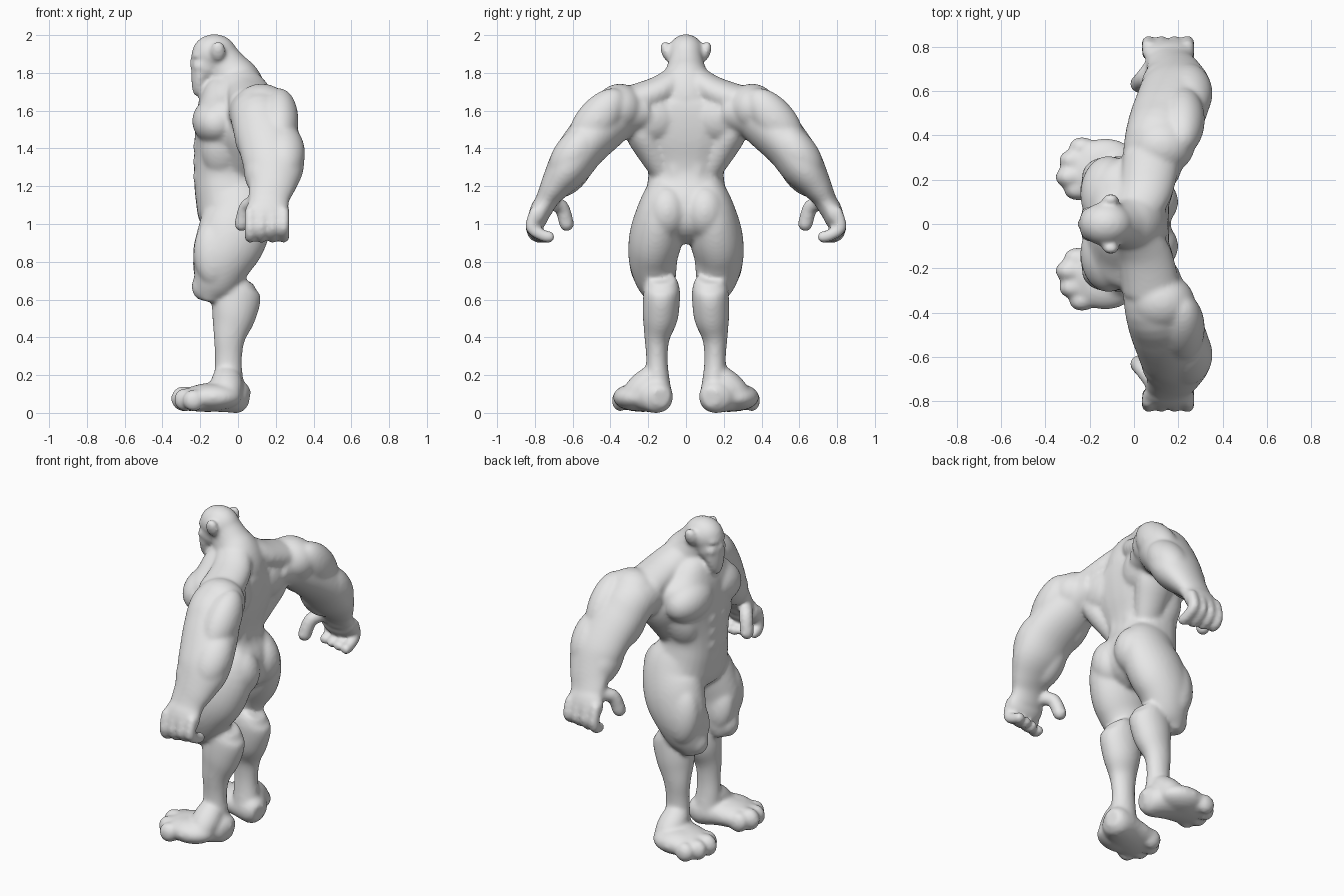
import bpy
import bmesh
import math
from mathutils import Vector, Matrix

default_cube = bpy.data.objects.get("Cube")
if default_cube:
    bpy.data.objects.remove(default_cube, do_unlink=True)

X_AXIS = Vector((1, 0, 0))
Z_AXIS = Vector((0, 0, 1))


def smooth_path(points, steps=4):
    """Refine rows of numbers with a curve that passes through every row."""
    rows = [Vector(p) for p in points]
    fine = []
    for i in range(len(rows) - 1):
        b, c = rows[i], rows[i + 1]
        leave = (c - rows[max(i - 1, 0)]) / 2
        arrive = (rows[min(i + 2, len(rows) - 1)] - b) / 2
        for k in range(steps):
            t = k / steps
            bend = leave * (t * (1 - t) ** 2) - arrive * (t * t * (1 - t))
            fine.append(b.lerp(c, t * t * (3 - 2 * t)) + bend)
    return fine + [rows[-1]]


def rounded(value, power):
    """Raise to a power but keep the sign, to make an ellipse boxier."""
    return math.copysign(abs(value) ** power, value)


def limb(bm, points, reference=X_AXIS, power=1, sides=28):
    """Loft elliptical rings along a path: x, y, z, radius on reference, radius across."""
    path = smooth_path(points)
    centers = [Vector(p[:3]) for p in path]
    rings = []
    for i, point in enumerate(path):
        before = centers[max(i - 1, 0)]
        after = centers[min(i + 1, len(centers) - 1)]
        along = (after - before).normalized()
        u = (reference - along * reference.dot(along)).normalized()
        v = along.cross(u)
        ring = []
        for k in range(sides):
            angle = math.tau * k / sides
            offset = (u * rounded(math.cos(angle), power) * point[3]
                      + v * rounded(math.sin(angle), power) * point[4])
            ring.append(bm.verts.new(centers[i] + offset))
        rings.append(ring)
    for low, high in zip(rings, rings[1:]):
        for k in range(sides):
            n = (k + 1) % sides
            bm.faces.new((low[k], low[n], high[n], high[k]))
    bm.faces.new(reversed(rings[0]))
    bm.faces.new(rings[-1])


def muscle(bm, center, radii, tilt=0):
    """Add an ellipsoid, tilted in degrees about the x axis."""
    matrix = (Matrix.Translation(center)
              @ Matrix.Rotation(math.radians(tilt), 4, "X")
              @ Matrix.Diagonal((*radii, 1)))
    bmesh.ops.create_uvsphere(bm, u_segments=28, v_segments=18, radius=1, matrix=matrix)


def digit(bm, joints, radius):
    """Add a finger or thumb with rounded joints."""
    limb(bm, [(*j, radius, radius) for j in joints])
    for joint in joints:
        muscle(bm, joint, (radius, radius, radius))


def build_leg(bm):
    # Hip and thigh
    limb(bm, [
        (-.045, .1, 1.28, .08, .05),
        (-.025, .115, 1.17, .15, .1),
        (0, .135, 1.06, .18, .128),
        (-.03, .157, .94, .187, .142),
        (-.075, .174, .83, .17, .132),
        (-.105, .165, .73, .135, .115),
        (-.14, .15, .65, .1, .09),
        (-.155, .145, .59, .05, .06),
    ])
    # Calf
    limb(bm, [
        (.03, .128, .712, .065, .07),
        (.008, .127, .67, .112, .092),
        (-.008, .13, .6, .128, .098),
        (-.025, .137, .5, .114, .093),
        (-.045, .153, .4, .085, .068),
        (-.05, .154, .3, .072, .057),
        (-.05, .152, .2, .075, .062),
        (-.04, .145, .08, .085, .075),
    ])
    # Knee, outer and inner thigh muscles, buttock
    muscle(bm, (-.19, .15, .67), (.055, .065, .075))
    muscle(bm, (-.13, .215, .85), (.105, .085, .18), 6)
    muscle(bm, (-.15, .125, .79), (.09, .07, .15), -10)
    muscle(bm, (.075, .1, 1.065), (.125, .115, .145))
    # Foot, with its outer flare under the ankle
    limb(bm, [
        (.055, .13, .08, .05, .045),
        (.01, .145, .085, .085, .085),
        (-.09, .2, .085, .08, .12),
        (-.2, .24, .078, .073, .138),
        (-.26, .258, .068, .058, .13),
    ], reference=Z_AXIS)
    muscle(bm, (-.06, .225, .145), (.085, .15, .075), -42)
    muscle(bm, (-.13, .27, .083), (.15, .117, .072))
    # Toes
    for x, y, size in ((-.255, .155, .062), (-.288, .212, .067),
                       (-.277, .288, .062), (-.235, .348, .058)):
        muscle(bm, (x, y, size + .008), (size, size * .78, size))


def build_arm(bm):
    # Upper arm and forearm
    limb(bm, [
        (.07, .22, 1.6, .13, .11),
        (.105, .37, 1.58, .15, .14),
        (.14, .46, 1.5, .165, .135),
        (.175, .55, 1.4, .168, .123),
        (.19, .62, 1.3, .16, .115),
        (.18, .685, 1.21, .13, .085),
        (.165, .73, 1.14, .11, .062),
        (.16, .765, 1.07, .105, .055),
    ])
    # Deltoid, triceps, biceps, forearm muscles
    muscle(bm, (.125, .355, 1.61), (.15, .13, .135), 40)
    muscle(bm, (.22, .47, 1.55), (.1, .11, .2), 40)
    muscle(bm, (.07, .46, 1.48), (.09, .11, .17), 40)
    muscle(bm, (.24, .59, 1.375), (.115, .105, .18), 38)
    muscle(bm, (.13, .61, 1.29), (.1, .105, .17), 36)
    # Palm, fingers and thumb
    muscle(bm, (.155, .775, 1.06), (.12, .055, .1), 15)
    for i in range(4):
        x = .065 + .059 * i
        curl = .015 * i
        digit(bm, [(x, .8, 1.06), (x, .818, .98), (x, .8 - curl, .938),
                   (x, .77 - curl, .932)], .032)
    digit(bm, [(.09, .72, 1.11), (.045, .66, 1.09), (.02, .632, 1)], .04)


def build_torso_side(bm):
    # Trapezius, shoulder blade, lat, spinal column muscle
    limb(bm, [(-.01, .03, 1.78, .1, .075), (.05, .14, 1.7, .12, .085),
              (.08, .3, 1.64, .13, .09)])
    muscle(bm, (.08, .18, 1.57), (.1, .15, .14), 20)
    limb(bm, [(.07, .29, 1.58, .1, .06), (.04, .235, 1.48, .12, .085),
              (.02, .17, 1.37, .1, .08), (0, .1, 1.24, .07, .06)])
    muscle(bm, (.05, .055, 1.3), (.065, .06, .26))
    # Chest, ribs and abdominals
    muscle(bm, (-.115, .135, 1.545), (.128, .175, .125), -10)
    muscle(bm, (-.085, .165, 1.38), (.105, .075, .15), -18)
    for z in (1.41, 1.33, 1.25):
        muscle(bm, (-.203, .045, z), (.036, .05, .046))
    # Cheek and ear
    muscle(bm, (-.2, .045, 1.835), (.04, .036, .035))
    muscle(bm, (-.105, .104, 1.915), (.04, .029, .056), -15)


def build_center(bm):
    # Trunk from crotch to shoulders
    limb(bm, [
        (-.03, 0, .9, .06, .05),
        (-.02, 0, .98, .165, .17),
        (-.025, 0, 1.08, .192, .235),
        (-.05, 0, 1.18, .18, .212),
        (-.06, 0, 1.27, .173, .2),
        (-.055, 0, 1.36, .178, .225),
        (-.042, 0, 1.46, .188, .275),
        (-.032, 0, 1.55, .19, .3),
        (-.025, 0, 1.63, .185, .28),
        (-.02, 0, 1.69, .165, .19),
        (0, 0, 1.74, .12, .12),
    ], power=.86)
    # Neck
    limb(bm, [
        (-.005, 0, 1.58, .13, .18),
        (.01, 0, 1.66, .145, .19),
        (0, 0, 1.74, .132, .148),
        (-.05, 0, 1.82, .112, .105),
        (-.09, 0, 1.9, .085, .085),
    ])
    # Skull, jaw, beard, brow, nose
    muscle(bm, (-.125, 0, 1.9), (.12, .099, .105))
    muscle(bm, (-.165, 0, 1.84), (.082, .083, .09))
    limb(bm, [(-.195, 0, 1.83, .052, .075), (-.203, 0, 1.76, .045, .066),
              (-.215, 0, 1.705, .028, .042), (-.22, 0, 1.68, .014, .02)])
    muscle(bm, (-.215, 0, 1.89), (.034, .074, .024))
    muscle(bm, (-.235, 0, 1.85), (.022, .022, .036))


# Build one side, mirror it, then add the parts on the middle line
bm = bmesh.new()
for build_part in (build_leg, build_arm, build_torso_side):
    build_part(bm)
copy = bmesh.ops.duplicate(bm, geom=bm.verts[:] + bm.edges[:] + bm.faces[:])["geom"]
bmesh.ops.scale(bm, vec=(1, -1, 1), verts=[g for g in copy if isinstance(g, bmesh.types.BMVert)])
build_center(bm)
bmesh.ops.recalc_face_normals(bm, faces=bm.faces[:])
mesh = bpy.data.meshes.new("muscular_body")
bm.to_mesh(mesh)
bm.free()
body = bpy.data.objects.new("muscular_body", mesh)
bpy.context.collection.objects.link(body)

# Fuse the muscles into one smooth skin
remesh = body.modifiers.new("fuse", "REMESH")
remesh.mode = "VOXEL"
remesh.voxel_size = .011
remesh.use_smooth_shade = True
soften = body.modifiers.new("soften", "SMOOTH")
soften.factor = .5
soften.iterations = 12

# Plain grey clay
clay = bpy.data.materials.new("grey_clay")
clay.use_nodes = True
grey = (.8, .8, .8, 1)
clay.diffuse_color = grey
clay.node_tree.nodes["Principled BSDF"].inputs["Base Color"].default_value = grey
mesh.materials.append(clay)
